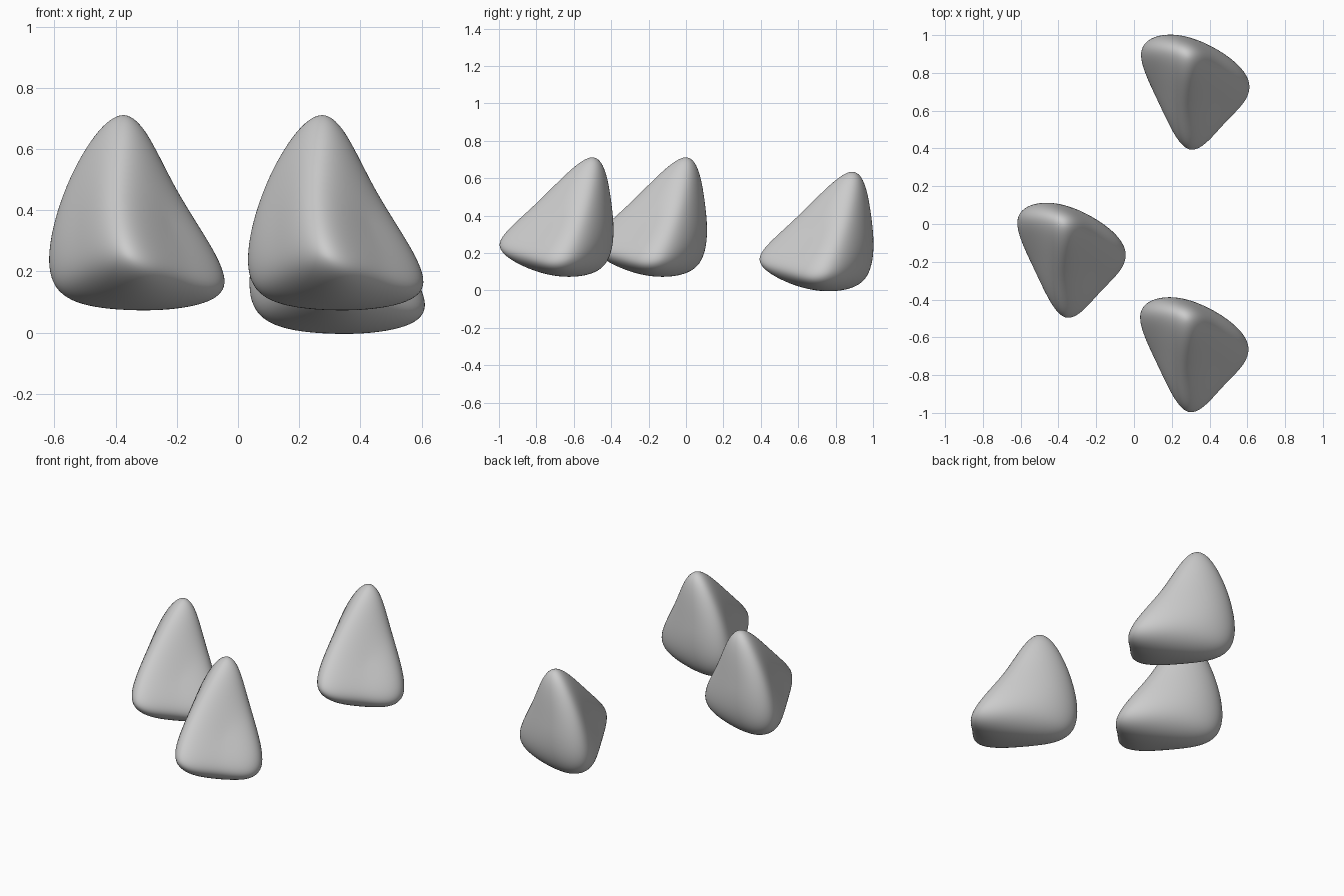
import bpy
from mathutils import Vector

if "Cube" in bpy.data.objects:
    bpy.data.objects.remove(bpy.data.objects["Cube"])

# Points on the pebble: four rounded corners, six edge middles, four face middles
PTS = {
    "T": (0.278, -0.51, 0.71), "L": (0.058, -0.48, 0.155),
    "R": (0.60, -0.63, 0.165), "F": (0.29, -0.995, 0.245),
    "TL": (0.092, -0.46, 0.48), "TR": (0.435, -0.515, 0.475),
    "TF": (0.255, -0.79, 0.475), "LF": (0.148, -0.765, 0.18),
    "LR": (0.33, -0.458, 0.145), "RF": (0.475, -0.85, 0.165),
    "TLF": (0.125, -0.665, 0.38), "TRF": (0.43, -0.745, 0.36),
    "TLR": (0.24, -0.395, 0.395), "LRF": (0.33, -0.69, 0.078),
}
NAMES = list(PTS)
TARGET = [Vector(PTS[n]) for n in NAMES]
ID = {n: i for i, n in enumerate(NAMES)}


def edge(a, b):
    return ID[a + b] if a + b in ID else ID[b + a]


# Each tetrahedron face splits into three quads
FACES = []
for tri, face in (("TLF", "TLF"), ("TFR", "TRF"), ("TRL", "TLR"), ("LRF", "LRF")):
    for i in range(3):
        a, b, c = tri[i], tri[(i + 1) % 3], tri[i - 1]
        FACES.append((ID[a], edge(a, b), ID[face], edge(a, c)))


def cage():
    """Adjust the control cage so the smooth surface passes through the points."""
    p = [v.copy() for v in TARGET]
    for _ in range(60):
        new = []
        for i, v in enumerate(p):
            near, opp, n = set(), Vector(), 0
            for f in FACES:
                if i in f:
                    k = f.index(i)
                    near |= {f[k - 1], f[(k + 1) % 4]}
                    opp += p[f[(k + 2) % 4]]
                    n += 1
            ring = sum((p[j] for j in near), Vector())
            limit = (n * n * v + 4 * ring + opp) / (n * (n + 5))
            new.append(v + 0.8 * (TARGET[i] - limit))
        p = new
    return p


mesh = bpy.data.meshes.new("pebble")
mesh.from_pydata(cage(), [], FACES)
mesh.polygons.foreach_set("use_smooth", [True] * len(FACES))

# Three copies of the same stone
for name, loc in (("front_stone", (0, 0, 0)),
                  ("left_stone", (-0.65, 0.50, 0)),
                  ("back_stone", (0.005, 1.39, -0.077))):
    ob = bpy.data.objects.new(name, mesh)
    ob.location = loc
    bpy.context.collection.objects.link(ob)
    sub = ob.modifiers.new("smooth", 'SUBSURF')
    sub.levels = sub.render_levels = 4
